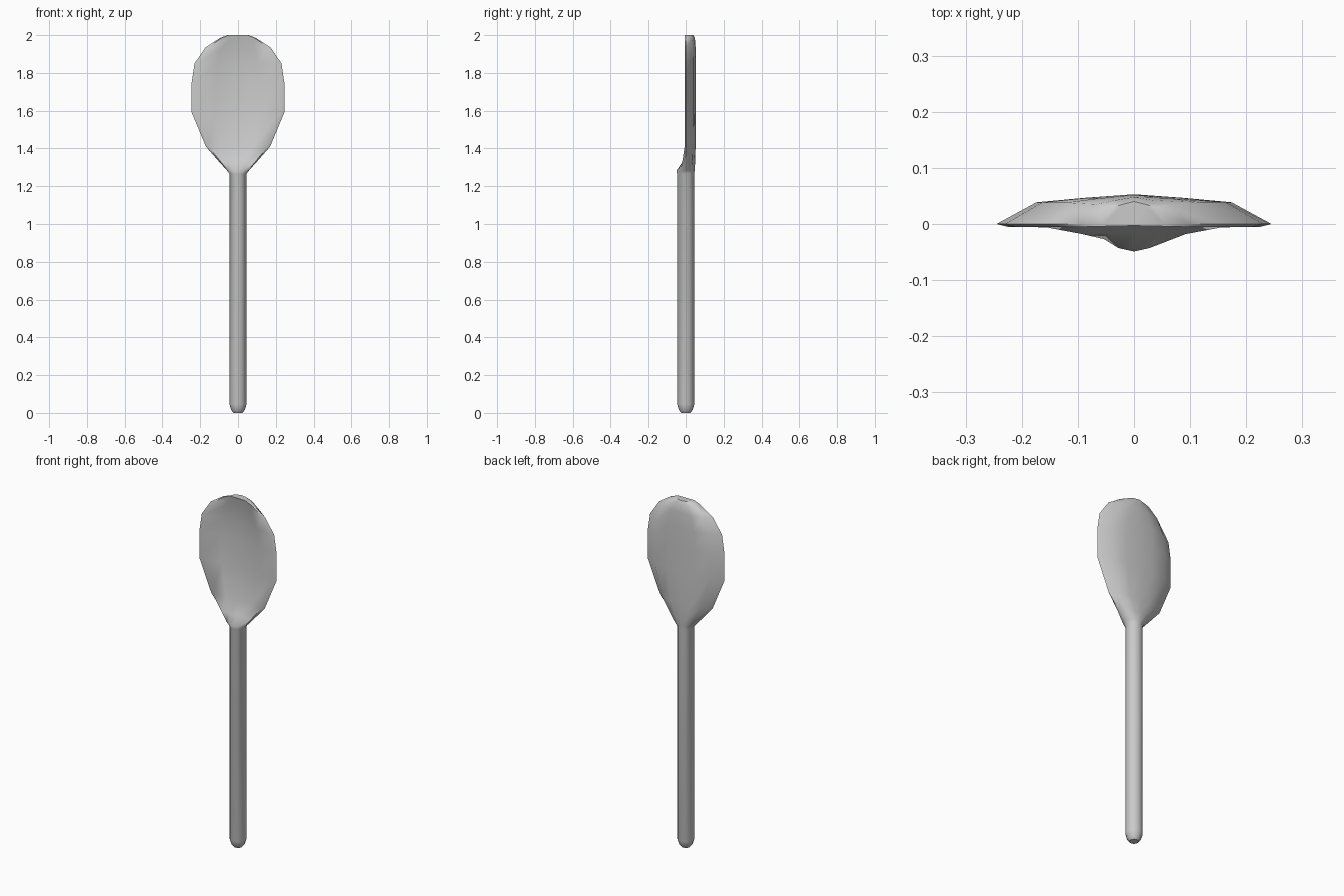
import bpy, bmesh, math

if "Cube" in bpy.data.objects:
    bpy.data.objects.remove(bpy.data.objects["Cube"])

N = 12  # sides of every cross-section

def handle_ring(z, r):
    return [(r * math.sin(2 * math.pi * i / N), -r * math.cos(2 * math.pi * i / N), z)
            for i in range(N)]

def bowl_ring(z, w, front, rim, edge, back):
    half = [(0.0, front),
            (0.48 * w, rim + (front - rim) * 0.72),
            (0.92 * w, rim),
            (w, edge),
            (0.71 * w, back * 0.73),
            (0.36 * w, back * 0.88),
            (0.0, back)]
    pts = half + [(-x, y) for x, y in reversed(half[1:-1])]
    return [(x, y, z) for x, y in pts]

# handle with rounded end: height, radius
rings = [handle_ring(z, r) for z, r in
         [(0, 0.024), (0.015, 0.036), (0.045, 0.045), (1.265, 0.045)]]

# bowl: height, half width, dish centre, rim, outer edge, back centre
rings += [bowl_ring(*row) for row in [
    (1.283, 0.058, -0.049, -0.027, -0.004, 0.047),
    (1.33, 0.100, -0.014, -0.018, -0.002, 0.050),
    (1.41, 0.170, 0.010, -0.006, 0.0, 0.052),
    (1.59, 0.245, 0.027, -0.005, 0.0, 0.053),
    (1.75, 0.245, 0.029, -0.005, 0.0, 0.053),
    (1.85, 0.230, 0.024, -0.005, 0.0, 0.053),
    (1.935, 0.172, 0.012, -0.005, 0.0, 0.052),
    (1.985, 0.095, 0.001, -0.005, 0.0, 0.048),
    (2.0, 0.055, -0.003, -0.004, 0.0, 0.040)]]

# loft all sections into one continuous spoon
bm = bmesh.new()
loops = [[bm.verts.new(p) for p in ring] for ring in rings]
for a, b in zip(loops, loops[1:]):
    for i in range(N):
        j = (i + 1) % N
        bm.faces.new((a[i], a[j], b[j], b[i]))
bm.faces.new(loops[0][::-1])
bm.faces.new(loops[-1])
bmesh.ops.recalc_face_normals(bm, faces=bm.faces)

mesh = bpy.data.meshes.new("spoon")
bm.to_mesh(mesh)
bm.free()
spoon = bpy.data.objects.new("spoon", mesh)
bpy.context.collection.objects.link(spoon)

# smooth shading
bpy.context.view_layer.objects.active = spoon
spoon.select_set(True)
bpy.ops.object.shade_smooth_by_angle(angle=math.radians(50))
